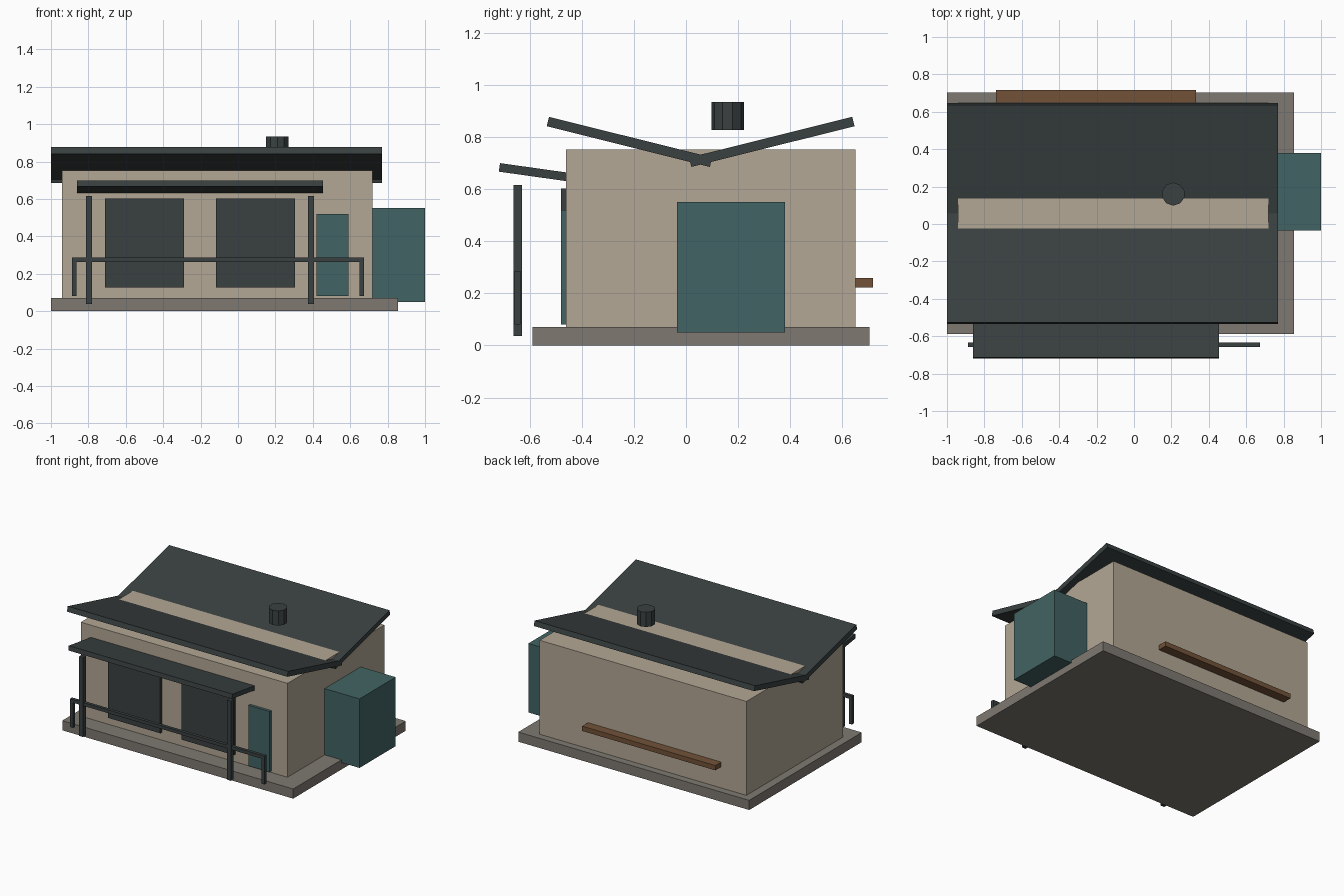
import bpy
from math import radians

if "Cube" in bpy.data.objects:
    bpy.data.objects.remove(bpy.data.objects["Cube"])


def material(name, rgb):
    m = bpy.data.materials.new(name)
    m.diffuse_color = (*rgb, 1)
    m.use_nodes = True
    m.node_tree.nodes["Principled BSDF"].inputs["Base Color"].default_value = m.diffuse_color
    return m


PLASTER = material("plaster", (0.45, 0.39, 0.30))
STONE = material("stone", (0.21, 0.19, 0.165))
DARK = material("dark_metal", (0.042, 0.052, 0.052))
TEAL = material("teal_paint", (0.055, 0.125, 0.125))
WOOD = material("wood", (0.17, 0.085, 0.04))


def box(name, x, y, z, mat, tilt=0):
    """Box from (min, max) ranges, tilted about its centre around x."""
    bpy.ops.mesh.primitive_cube_add(size=1, location=[sum(r) / 2 for r in (x, y, z)])
    o = bpy.context.object
    o.name = name
    o.scale = [r[1] - r[0] for r in (x, y, z)]
    o.rotation_euler.x = radians(tilt)
    o.data.materials.append(mat)
    return o


# Plinth and house body
box("base_slab", (-1, 0.855), (-0.588, 0.703), (0, 0.07), STONE)
box("house_body", (-0.94, 0.72), (-0.46, 0.65), (0.07, 0.752), PLASTER)

# Butterfly roof: two slabs sloping down to a central valley
VALLEY, LENGTH, THICK = 0.056, 0.645, 0.037
for name, side in (("front", -1), ("back", 1)):
    cy = VALLEY + side * 0.273
    box("roof_" + name, (-1, 0.77), (cy - LENGTH / 2, cy + LENGTH / 2),
        (0.781 - THICK / 2, 0.781 + THICK / 2), DARK, side * 14)

# Floating roof vent
bpy.ops.mesh.primitive_cylinder_add(vertices=10, radius=0.062, depth=0.107,
                                    location=(0.21, 0.16, 0.88))
vent = bpy.context.object
vent.name = "roof_vent"
vent.data.materials.append(DARK)

# Porch awning and its posts
box("porch_awning", (-0.86, 0.455), (-0.717, -0.449), (0.648, 0.681), DARK, -8)
for name, x in (("left", -0.797), ("right", 0.39)):
    box("porch_post_" + name, (x - 0.016, x + 0.016), (-0.661, -0.63), (0.037, 0.615), DARK)

# Porch railing
box("porch_rail", (-0.888, 0.673), (-0.657, -0.634), (0.262, 0.286), DARK)
for name, x in (("left", -0.876), ("right", 0.661)):
    box("rail_leg_" + name, (x - 0.012, x + 0.012), (-0.657, -0.634), (0.08, 0.275), DARK)

# Windows and door on the front wall
for name, x in (("left", -0.71), ("right", -0.117)):
    box("window_" + name, (x, x + 0.421), (-0.48, -0.455), (0.127, 0.602), DARK)
box("front_door", (0.421, 0.59), (-0.48, -0.455), (0.08, 0.52), TEAL)

# Side storage box and back shelf
box("side_storage", (0.715, 1), (-0.034, 0.38), (0.05, 0.551), TEAL)
box("back_shelf", (-0.738, 0.332), (0.645, 0.717), (0.223, 0.258), WOOD)
